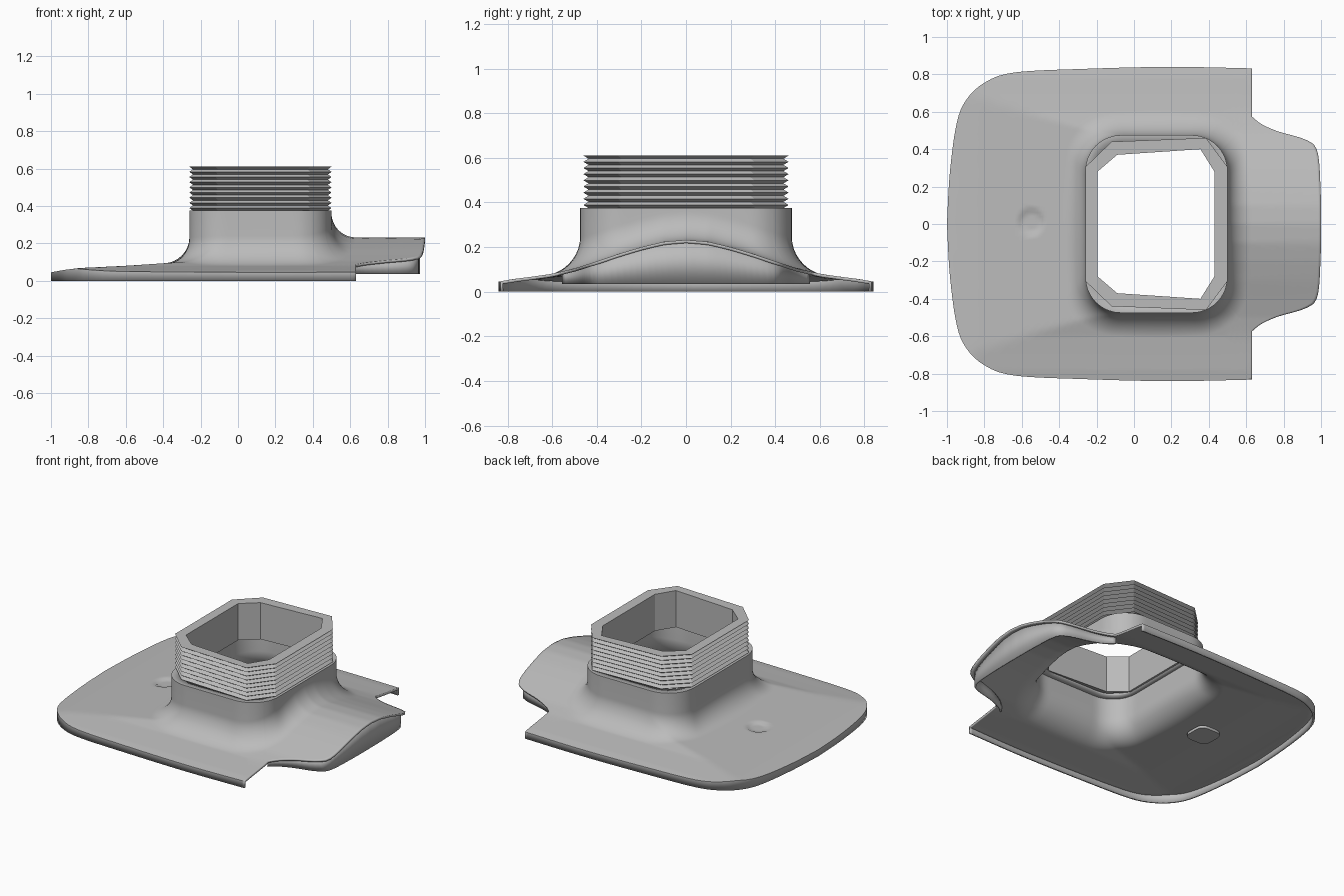
import bpy, bmesh, math
from mathutils import Vector

if "Cube" in bpy.data.objects:
    bpy.data.objects.remove(bpy.data.objects["Cube"])

CX = 0.12            # centre of the opening
NECK_TOP = 0.375
grey = bpy.data.materials.new("plain grey")
grey.diffuse_color = (0.5, 0.5, 0.5, 1)
grey.use_nodes = True
grey.node_tree.nodes["Principled BSDF"].inputs["Base Color"].default_value = grey.diffuse_color


def lerp_table(table, v):
    for (a, za), (b, zb) in zip(table, table[1:]):
        if v <= b:
            k = max(0.0, (v - a) / (b - a))
            return za + (zb - za) * k
    return table[-1][1]


def smooth(a, b, v):
    k = min(1, max(0, (v - a) / (b - a)))
    return k * k * (3 - 2 * k)


def spline(pts, n=8):
    """Catmull-Rom curve through a few points."""
    out = []
    p = [pts[0]] + pts + [pts[-1]]
    for i in range(1, len(p) - 2):
        a, b, c, d = (Vector(q) for q in p[i - 1:i + 3])
        for j in range(n):
            t = j / n
            out.append(0.5 * (2 * b + (c - a) * t + (2 * a - 5 * b + 4 * c - d) * t * t
                              + (3 * b - a - 3 * c + d) * t ** 3))
    return out + [Vector(pts[-1])]


def ray(poly, ang):
    """Where a ray from the opening's centre meets a star-shaped outline."""
    d = Vector((math.cos(ang), math.sin(ang)))
    c = Vector((CX, 0))
    best = 0
    for a, b in zip(poly, poly[1:] + poly[:1]):
        e = b - a
        den = d.x * e.y - d.y * e.x
        if abs(den) < 1e-9:
            continue
        w = a - c
        t = (w.x * e.y - w.y * e.x) / den
        u = (w.x * d.y - w.y * d.x) / den
        if t > 0 and -1e-4 <= u <= 1 + 1e-4:
            best = max(best, t)
    return best


def mirrored(half):
    return half + [Vector((p.x, -p.y)) for p in reversed(half) if p.y > 1e-6]


def make(name, bm):
    me = bpy.data.meshes.new(name)
    bm.to_mesh(me)
    bm.free()
    ob = bpy.data.objects.new(name, me)
    bpy.context.collection.objects.link(ob)
    me.materials.append(grey)
    return ob


def shade(ob, deg):
    bpy.ops.object.select_all(action='DESELECT')
    ob.select_set(True)
    bpy.context.view_layer.objects.active = ob
    bpy.ops.object.shade_smooth_by_angle(angle=math.radians(deg))


# Outlines: tail, notch, straight cut, then the rounded main plate
tail = spline([(1, 0), (0.997, 0.2), (0.98, 0.39), (0.92, 0.45), (0.77, 0.495),
               (0.68, 0.535), (0.63, 0.575)])
body = spline([(0.63, 0.832), (0.2, 0.84), (-0.25, 0.83), (-0.64, 0.81), (-0.8, 0.755),
               (-0.9, 0.66), (-0.95, 0.53), (-0.985, 0.27), (-1, 0)])
outer = mirrored(tail + body)
R = 0.19
neck = [Vector((0.5, 0))]
for cx, start in ((0.5 - R, 0), (-0.26 + R, 90)):
    neck += [Vector((cx + R * math.cos(math.radians(start + k * 9)),
                     0.475 - R + R * math.sin(math.radians(start + k * 9)))) for k in range(11)]
neck = mirrored(neck + [Vector((-0.26, 0))])

ANG_NOTCH = math.atan2(0.575, 0.63 - CX)
ANG_CUT = math.atan2(0.832, 0.63 - CX)
angles = [i * math.tau / 200 for i in range(200)]
angles += [ANG_NOTCH, ANG_CUT, math.tau - ANG_NOTCH, math.tau - ANG_CUT]
angles = sorted(angles)

ACROSS = [(0, .232), (.1, .224), (.2, .2), (.3, .17), (.4, .136), (.5, .104),
          (.6, .08), (.7, .066), (.78, .056), (.84, .045)]
ALONG = [(-1, .045), (-.93, .058), (-.85, .068), (-.6, .08), (-.3, .1), (0, .115)]


def base_height(x, y):
    dome = lerp_table(ACROSS, abs(y))
    flat = min(dome, lerp_table(ALONG, x))
    k = smooth(-0.15, 0.45, x)
    z = flat * (1 - k) + dome * k
    # shallow round thumb dimple
    return z - 0.012 * (1 - smooth(0.05, 0.075, math.hypot(x + 0.55, y - 0.01)))


def height(x, y, s):
    r = 0.13
    q = 1 - min(1, s / r)
    return base_height(x, y) + r * (1 - math.sqrt(max(0, 1 - q * q)))


# Flared plate with neck and rim skirt
bm = bmesh.new()
RINGS = 56
cols, spans = [], []
for a in angles:
    d = Vector((math.cos(a), math.sin(a)))
    r0, r1 = ray(neck, a), ray(outer, a)
    spans.append((d, r1))
    col = [bm.verts.new((CX + d.x * r0 * 0.88, d.y * r0 * 0.88, NECK_TOP)),
           bm.verts.new((CX + d.x * r0, d.y * r0, NECK_TOP))]
    for i in range(RINGS + 1):
        s = (r1 - r0) * (i / RINGS) ** 1.6
        x, y = CX + d.x * (r0 + s), d.y * (r0 + s)
        col.append(bm.verts.new((x, y, height(x, y, s))))
    cols.append(col)


def side_angle(i):
    a = (angles[i] + (angles[i + 1] if i + 1 < len(angles) else math.tau)) / 2
    return min(a, math.tau - a)


N = len(angles)
foot = {}
for i in range(N):
    j = (i + 1) % N
    A, B = cols[i], cols[j]
    for k in range(len(A) - 1):
        bm.faces.new((A[k], A[k + 1], B[k + 1], B[k]))
    if side_angle(i) > ANG_CUT:
        for n in (i, j):
            if n not in foot:
                v = cols[n][-1].co
                foot[n] = bm.verts.new((v.x, v.y, 0))
        bm.faces.new((A[-1], foot[i], foot[j], B[-1]))
plate = make("flared_plate", bm)
mod = plate.modifiers.new("thickness", 'SOLIDIFY')
mod.thickness = 0.014
mod.offset = -1
shade(plate, 40)

# Wall hanging below the tail and notches, set in from the lip
bm = bmesh.new()
prev = None
order = [i for i in range(N) if angles[i] >= math.tau - ANG_NOTCH - 1e-6]
order += [i for i in range(N) if angles[i] <= ANG_NOTCH + 1e-6]
for i in order:
    d, r1 = spans[i]
    x, y = CX + d.x * (r1 - 0.026), d.y * (r1 - 0.026)
    pair = (bm.verts.new((x, y, base_height(x, y) - 0.006)), bm.verts.new((x, y, 0.035)))
    if prev:
        bm.faces.new((prev[0], prev[1], pair[1], pair[0]))
    prev = pair
wall = make("tail_wall", bm)
mod = wall.modifiers.new("thickness", 'SOLIDIFY')
mod.thickness = 0.012
mod.offset = -1
shade(wall, 40)

# Pleated eight-sided bellows
peak = [(0.5, 0.305), (0.385, 0.46), (-0.12, 0.44), (-0.26, 0.305)]
hole = [(0.43, 0.28), (0.355, 0.40), (-0.09, 0.37), (-0.195, 0.28)]
PLEATS = 9
bm = bmesh.new()


def ring(half, z, k=1.0):
    pts = half + [(x, -y) for x, y in reversed(half)]
    return [bm.verts.new((CX + (x - CX) * k, y * k, z)) for x, y in pts]


dz = (0.61 - NECK_TOP) / (2 * PLEATS - 1)
loops = [ring(peak, NECK_TOP + i * dz, 1.0 if i % 2 else 0.95) for i in range(2 * PLEATS)]
loops += [ring(hole, 0.61), ring(hole, NECK_TOP - 0.014)]
for A, B in zip(loops, loops[1:] + loops[:1]):
    for i in range(8):
        j = (i + 1) % 8
        bm.faces.new((A[i], A[j], B[j], B[i]))
bmesh.ops.recalc_face_normals(bm, faces=bm.faces)
make("bellows", bm)

# Thin rounded pad under the dimple
bm = bmesh.new()
for z, r in ((0.066, 0.085), (0.048, 0.085)):
    vs = []
    for k in range(32):
        c, s = math.cos(k * math.tau / 32), math.sin(k * math.tau / 32)
        f = r / (c ** 4 + s ** 4) ** 0.25
        vs.append(bm.verts.new((-0.55 + c * f, 0.01 + s * f, z)))
    bm.faces.new(vs)
bm.verts.ensure_lookup_table()
for k in range(32):
    j = (k + 1) % 32
    bm.faces.new((bm.verts[k], bm.verts[j], bm.verts[32 + j], bm.verts[32 + k]))
bmesh.ops.recalc_face_normals(bm, faces=bm.faces)
shade(make("dimple_pad", bm), 40)
